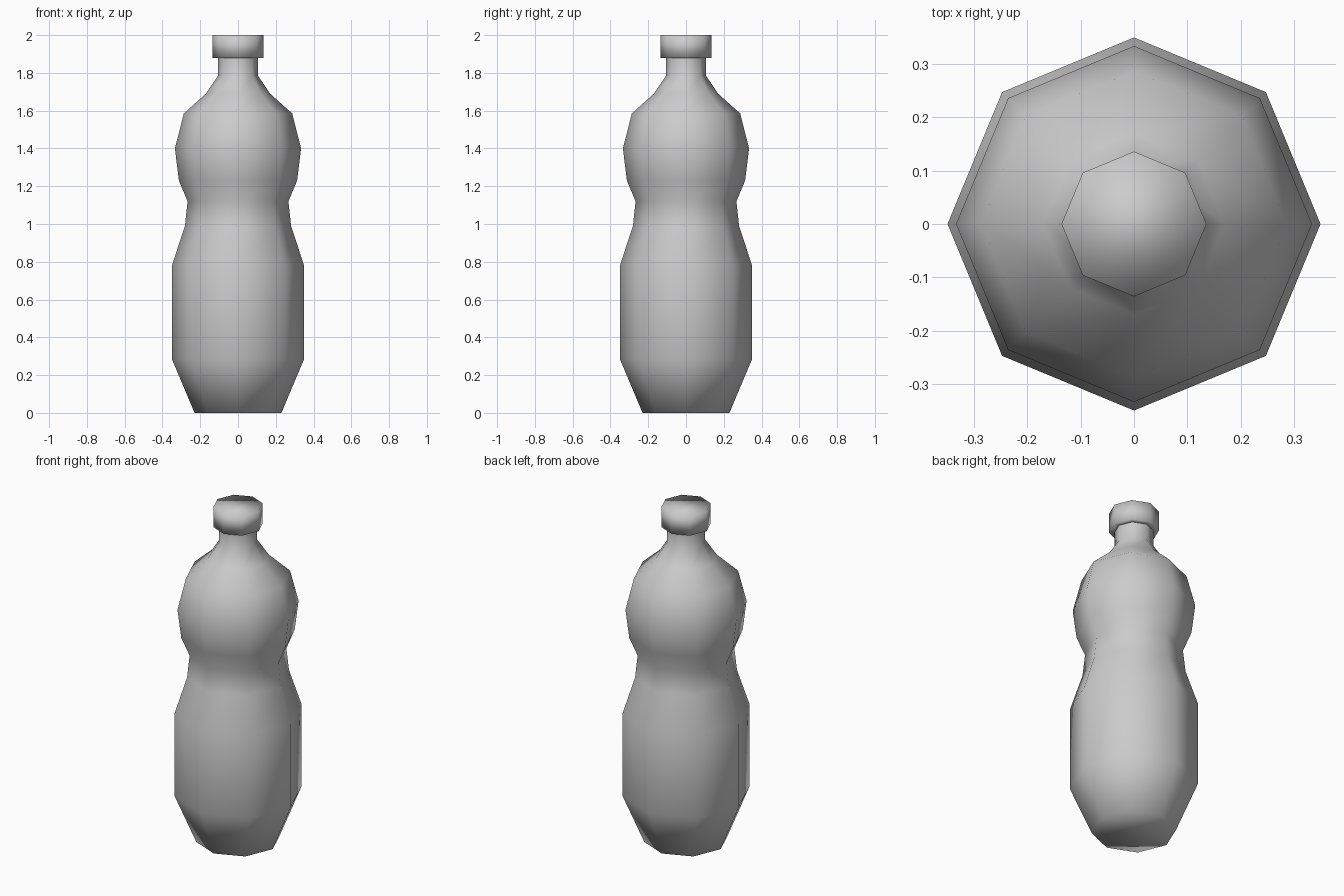
import bpy
import bmesh
from math import cos, sin, tau

if "Cube" in bpy.data.objects:
    bpy.data.objects.remove(bpy.data.objects["Cube"])

SIDES = 8


def lathe(name, profile, cap_bottom=False, cap_top=False):
    """Spin a (radius, height) profile into a smooth-shaded octagonal shell."""
    bm = bmesh.new()
    rings = [[bm.verts.new((r * cos(tau * i / SIDES), r * sin(tau * i / SIDES), z))
              for i in range(SIDES)] for r, z in profile]
    for low, high in zip(rings, rings[1:]):
        for i in range(SIDES):
            j = (i + 1) % SIDES
            bm.faces.new((low[i], low[j], high[j], high[i]))
    if cap_bottom:
        bm.faces.new(rings[0][::-1])
    if cap_top:
        bm.faces.new(rings[-1])
    for face in bm.faces:
        face.smooth = True
    mesh = bpy.data.meshes.new(name)
    bm.to_mesh(mesh)
    bm.free()
    obj = bpy.data.objects.new(name, mesh)
    bpy.context.collection.objects.link(obj)
    return obj


# Bottle body: tapered foot, straight belly, pinched waist, round shoulder, neck
lathe("bottle_body", [
    (0.23, 0.0), (0.35, 0.285), (0.35, 0.78), (0.281, 0.99), (0.267, 1.12),
    (0.313, 1.23), (0.334, 1.40), (0.287, 1.585), (0.17, 1.69),
    (0.106, 1.785), (0.106, 1.88)], cap_bottom=True)

# Screw cap: underside rim, wall and flat top
lathe("screw_cap", [(0.106, 1.88), (0.136, 1.88), (0.136, 2.0)], cap_top=True)
